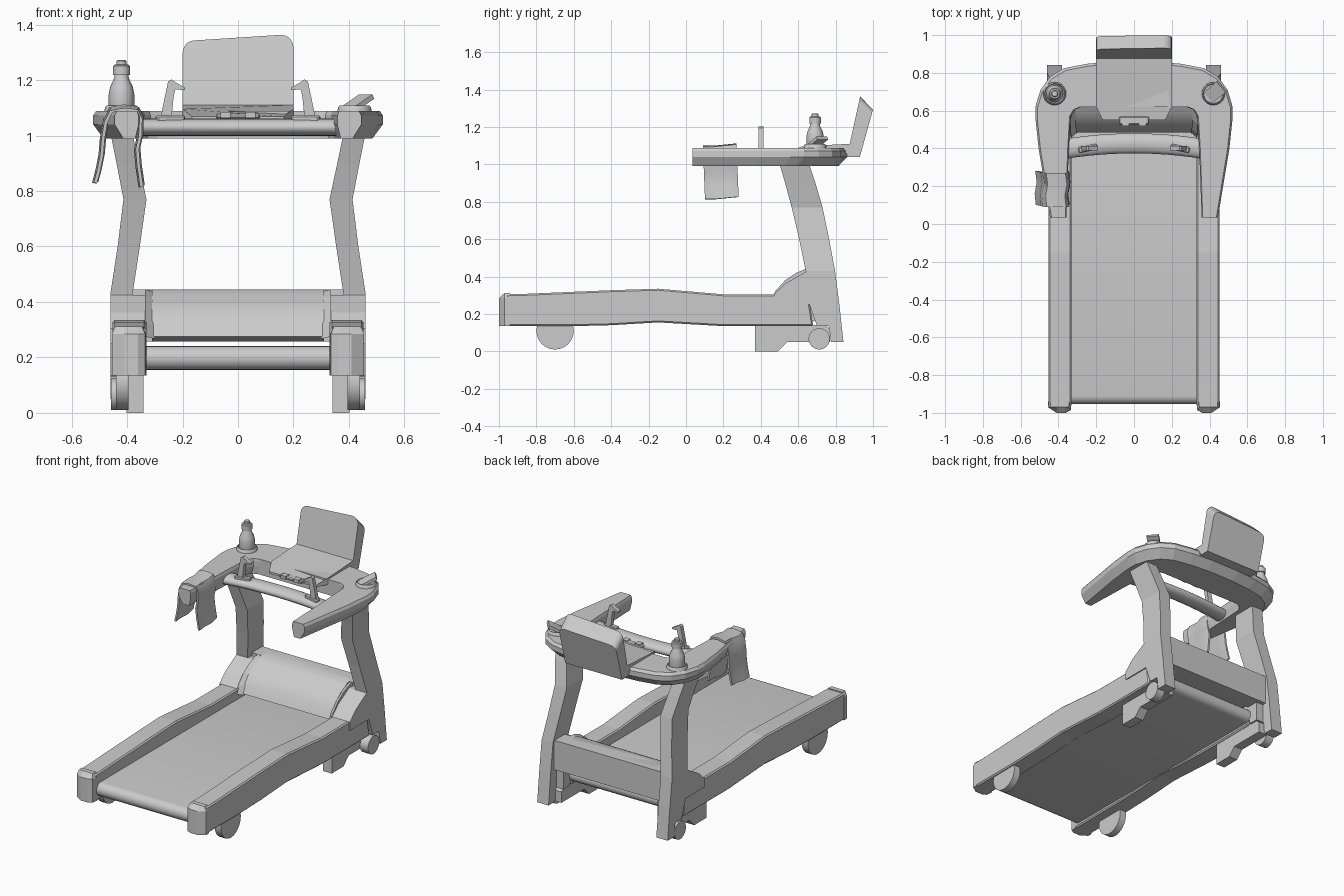
import bpy, bmesh
from math import sin, cos, pi, radians
from mathutils import Matrix, Vector

if "Cube" in bpy.data.objects:
    bpy.data.objects.remove(bpy.data.objects["Cube"])


def finish(name, bm, mirror=False, bevel=0, smooth=False):
    bmesh.ops.recalc_face_normals(bm, faces=bm.faces[:])
    me = bpy.data.meshes.new(name)
    bm.to_mesh(me)
    bm.free()
    ob = bpy.data.objects.new(name, me)
    bpy.context.collection.objects.link(ob)
    if smooth:
        bpy.ops.object.select_all(action='DESELECT')
        ob.select_set(True)
        bpy.context.view_layer.objects.active = ob
        bpy.ops.object.shade_smooth_by_angle(angle=radians(35))
    if bevel:
        m = ob.modifiers.new("bevel", 'BEVEL')
        m.width, m.segments = bevel, 1
    if mirror:
        m = ob.modifiers.new("mirror", 'MIRROR')
        m.use_mirror_merge = False
    return ob


def loft(name, rings, **kw):
    """Skin closed rings of equal length and cap both ends."""
    bm = bmesh.new()
    vs = [[bm.verts.new(p) for p in r] for r in rings]
    n = len(vs[0])
    for a, b in zip(vs, vs[1:]):
        for i in range(n):
            j = (i + 1) % n
            bm.faces.new((a[i], a[j], b[j], b[i]))
    bm.faces.new(vs[0])
    bm.faces.new(vs[-1])
    return finish(name, bm, **kw)


def side_prism(name, yz, x0, x1, **kw):
    return loft(name, [[(x, y, z) for y, z in yz] for x in (x0, x1)], **kw)


def front_prism(name, xz, y0, y1, **kw):
    return loft(name, [[(x, y, z) for x, z in xz] for y in (y0, y1)], **kw)


def plan_prism(name, xy, z0, z1, **kw):
    return loft(name, [[(x, y, z) for x, y in xy] for z in (z0, z1)], **kw)


def box(name, x0, x1, y0, y1, z0, z1, **kw):
    return plan_prism(name, [(x0, y0), (x1, y0), (x1, y1), (x0, y1)], z0, z1, **kw)


def lathe(name, cx, cy, prof, n=20):
    return loft(name, [[(cx + r * cos(2 * pi * i / n), cy + r * sin(2 * pi * i / n), z)
                        for i in range(n)] for r, z in prof], smooth=True)


def circle(y, z, r, n=24):
    return [(y + r * cos(2 * pi * i / n), z + r * sin(2 * pi * i / n)) for i in range(n)]


# Side rails with gently humped profile, and front end caps
side_prism("side_rail", [(-.96, .135), (-.6, .135), (-.4, .14), (-.15, .155), (.2, .135), (.68, .135),
                         (.66, .27), (.47, .305), (.2, .305), (-.15, .335), (-.4, .327), (-.85, .308), (-.96, .305)],
           .33, .453, mirror=True, bevel=.008)
cap = [(.33, -.94), (.335, -.985), (.36, -1), (.41, -1), (.455, -.97), (.455, -.94)]
loft("rail_end_cap", [[(x, y, .135) for x, y in cap], [(x, y, .285) for x, y in cap],
                      [(.393 + (x - .393) * .8, max(y, -.97), .312) for x, y in cap]], mirror=True)

# Running belt with rounded ends
belt = [(-.91 - .043 * sin(pi * i / 10), .198 + .043 * cos(pi * i / 10)) for i in range(11)]
belt += [(.66 + .043 * sin(pi * i / 10), .198 - .043 * cos(pi * i / 10)) for i in range(11)]
side_prism("running_belt", belt, -.335, .335, smooth=True)

# Motor housing: side blocks, hood, lips and back panel
side_prism("housing_side", [(.47, .25), (.66, .25), (.7, .135), (.76, .135), (.76, .42), (.64, .425), (.53, .362), (.47, .305)],
           .33, .46, mirror=True)
arc = [(.485, .275), (.515, .335), (.55, .375), (.59, .405), (.64, .43), (.66, .444)]
side_prism("motor_hood", arc + [(.76, .444), (.76, .257), (.6, .257)], -.31, .31, smooth=True)
lip = [(.455, .275), (.48, .325), (.53, .38), (.59, .42), (.65, .445)]
back = [(.7, .445), (.7, .275)]
loft("hood_lip", [[(.335, y, z) for y, z in lip + back],
                  [(.3, y + .03, z - .008) for y, z in lip] + [(.3, y, z - .008) for y, z in back]], mirror=True)
box("back_panel", -.385, .385, .68, .785, .257, .444)

# Uprights: cross-sections from floor to console (z, y front, y back, x in, x out)
sections = [(.05, .775, .842, .38, .46), (.13, .765, .833, .38, .46), (.25, .66, .82, .38, .46), (.43, .64, .797, .38, .46),
            (.6, .605, .765, .354, .434), (.77, .565, .73, .33, .413), (.9, .53, .692, .358, .438),
            (1.02, .495, .652, .383, .462)]
loft("upright", [[(a, f, z), (b, f, z), (b, r, z), (a, r, z)] for z, f, r, a, b in sections], mirror=True)

# Feet and wheels
side_prism("floor_foot", [(.37, 0), (.49, 0), (.54, .05), (.77, .05), (.77, .12), (.74, .14), (.37, .14)],
           .34, .402, mirror=True)
side_prism("front_wheel", circle(-.7, .11, .1), .395, .44, mirror=True, smooth=True)
side_prism("transport_wheel", circle(.712, .067, .057), .402, .458, mirror=True, smooth=True)

# U-shaped console with sloped underside and chamfered top
outer = [(.445, .035), (.475, .22), (.505, .4), (.522, .56), (.52, .63), (.495, .71), (.445, .78), (.37, .825), (.25, .848), (.1, .862)]
inner = [(.28, .62), (.315, .605), (.335, .57), (.345, .4), (.358, .035)]


def u_ring(z, sx, dy, d):
    o = [(x * sx, y if i == 0 else y - dy * y) for i, (x, y) in enumerate(outer)]
    k = [(x + d, y) for x, y in inner]
    h = o + [(-x, y) for x, y in o[::-1]] + [(-x, y) for x, y in k[::-1]] + k
    return [(x, y, z) for x, y in h]


loft("console", [u_ring(.99, .93, .055, .012), u_ring(1.04, 1, 0, 0), u_ring(1.072, 1, 0, 0), u_ring(1.088, .98, .015, .006)])

# Console tray and its small control
tray = [(-.2, .88), (-.2, .62), (-.165, .55), (.165, .55), (.2, .62), (.2, .88)]
loft("console_tray", [[(x, y, 1.055) for x, y in tray],
                      [(x, y, 1.068 + min(.042, (y - .55) * .4)) for x, y in tray]])
box("tray_control", -.08, .08, .525, .57, 1.06, 1.08, bevel=.006)
for x in (-.045, .045):
    box("tray_button", x - .018, x + .018, .518, .555, 1.064, 1.084)

# Reclined screen with rounded top corners
outline = [(-.2, 1.04), (.2, 1.04)]
for cx, cz, a0 in ((.155, 1.318, 0), (-.155, 1.298, 90)):
    outline += [(cx + .045 * cos(radians(a0 + 18 * i)), cz + .045 * sin(radians(a0 + 18 * i))) for i in range(6)]
loft("screen", [[(x, .86 + (z - 1.04) * .22, z) for x, z in outline],
                [(x, .93 + (z - 1.04) * .215, 1.04 + (z - 1.04) * .78) for x, z in outline]])

# Bowed grab bar with sensor levers
bar = []
for i in range(13):
    x = -.37 + .74 * i / 12
    yc = .427 - .03 * (x / .37) ** 2
    bar.append([(x, yc + .053 * cos(2 * pi * k / 20), 1.03 + .031 * sin(2 * pi * k / 20)) for k in range(20)])
loft("grab_bar", bar, smooth=True)
front_prism("lever", [(.24, 1.06), (.28, 1.06), (.268, 1.12), (.252, 1.195), (.24, 1.202), (.222, 1.19),
                      (.19, 1.172), (.192, 1.164), (.226, 1.166), (.232, 1.14)], .388, .414, mirror=True)
plan_prism("lever_base", [(.19, .395), (.29, .375), (.298, .405), (.198, .425)], 1.045, 1.072, mirror=True, bevel=.005)

# Cup holders, bottle and the tilted phone slab
for x in (-.42, .42):
    lathe("cup_holder", x, .69, [(.062, 1.08), (.06, 1.1), (.054, 1.108), (.05, 1.1)])
lathe("bottle", -.42, .69, [(.044, 1.09), (.046, 1.1), (.046, 1.15), (.041, 1.175), (.027, 1.205), (.024, 1.222)])
lathe("bottle_cap", -.42, .69, [(.031, 1.218), (.031, 1.25), (.026, 1.255), (.018, 1.256), (.018, 1.268), (.014, 1.272)])
bm = bmesh.new()
bmesh.ops.create_cube(bm, size=1, matrix=Matrix.Translation((.43, .70, 1.117)) @ Matrix.Rotation(radians(40), 4, 'Z')
                      @ Matrix.Rotation(radians(-28), 4, 'Y') @ Matrix.Diagonal((.1, .075, .018, 1)))
finish("phone", bm)

# Towel draped over the left arm
drape = [(-.52, .83), (-.508, .875), (-.497, .93), (-.492, .99), (-.482, 1.05), (-.462, 1.09), (-.41, 1.1),
         (-.36, 1.094), (-.345, 1.06), (-.346, 1.0), (-.357, .95), (-.352, .89), (-.341, .815)]
under = []
for i, p in enumerate(drape):
    t = Vector(drape[min(i + 1, len(drape) - 1)]) - Vector(drape[max(i - 1, 0)])
    t.normalize()
    under.append((p[0] + t.y * .012, p[1] - t.x * .012))
ring = drape + under[::-1]
loft("towel", [[(x + w, y + (1.1 - z) * .04, z + dz) for x, z in ring]
               for y, w, dz in ((.09, 0, 0), (.15, -.006, 0), (.21, .005, .006), (.27, -.003, .012))], smooth=True)
